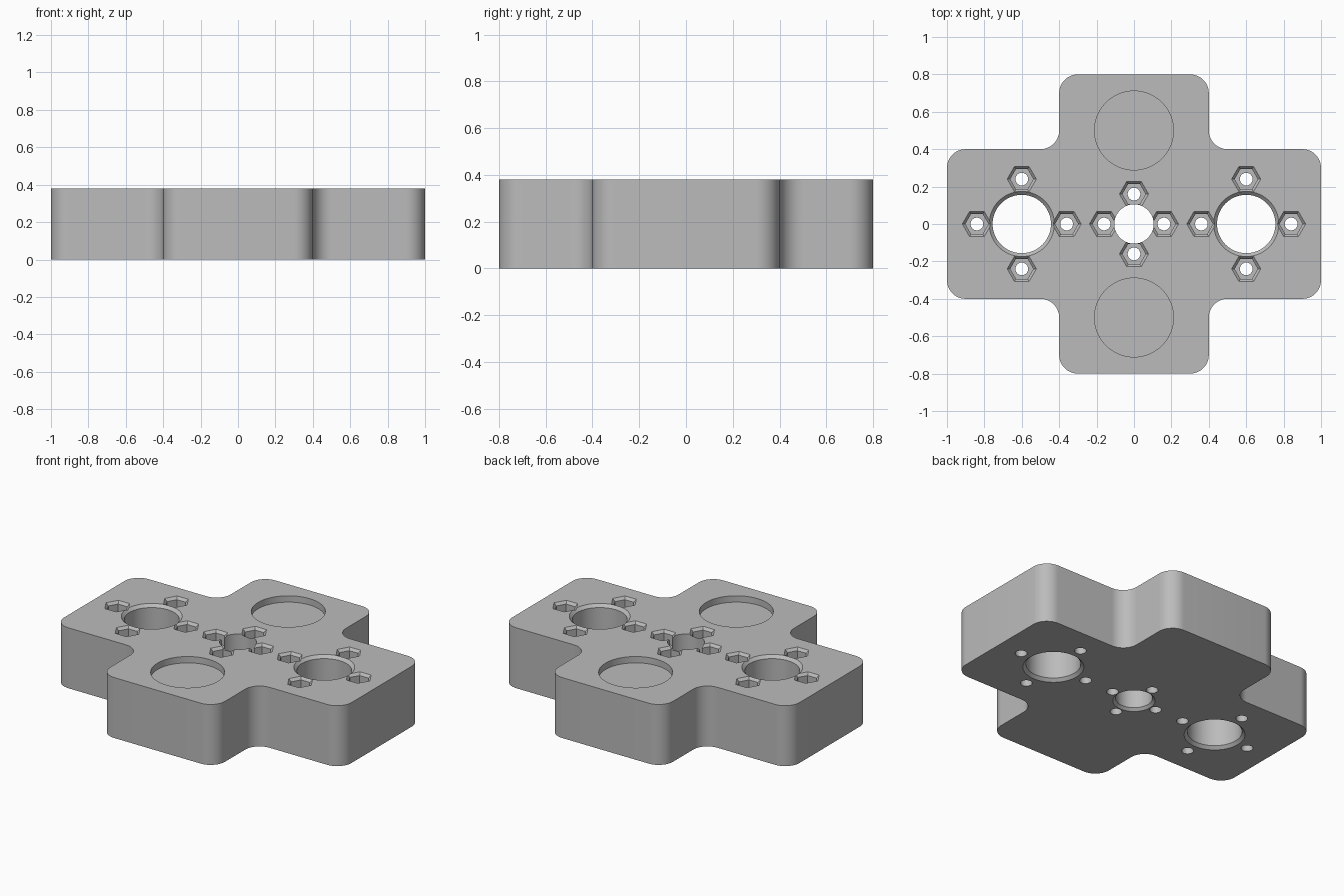
import bpy, bmesh, math

cube = bpy.data.objects.get("Cube")
if cube:
    bpy.data.objects.remove(cube, do_unlink=True)

HEIGHT = 0.38
FILLET = 0.1

grey = bpy.data.materials.new("plain_grey")
grey.use_nodes = True
colour = (0.5, 0.5, 0.5, 1)
grey.diffuse_color = colour
grey.node_tree.nodes["Principled BSDF"].inputs["Base Color"].default_value = colour


def loft(name, rings):
    """Solid made of stacked rings of points, closed at both ends."""
    bm = bmesh.new()
    loops = [[bm.verts.new(p) for p in ring] for ring in rings]
    n = len(loops[0])
    for low, high in zip(loops, loops[1:]):
        for i in range(n):
            j = (i + 1) % n
            bm.faces.new((low[i], low[j], high[j], high[i]))
    bm.faces.new(loops[0][::-1])
    bm.faces.new(loops[-1])
    bmesh.ops.recalc_face_normals(bm, faces=bm.faces)
    mesh = bpy.data.meshes.new(name)
    bm.to_mesh(mesh)
    bm.free()
    mesh.materials.append(grey)
    obj = bpy.data.objects.new(name, mesh)
    bpy.context.collection.objects.link(obj)
    return obj


def turned(name, x, y, profile, sides):
    """Solid of revolution from (radius, height) pairs, bottom to top."""
    angles = [math.tau * i / sides for i in range(sides)]
    return loft(name, [[(x + r * math.cos(a), y + r * math.sin(a), z) for a in angles]
                       for r, z in profile])


def cross_outline(z, steps=12):
    """Plus-shaped outline with rounded outer and inner corners."""
    points = []
    for quarter in range(4):
        long_arm, next_arm = (1.0, 0.8) if quarter % 2 == 0 else (0.8, 1.0)
        half = 0.4
        # outer corner of this arm, inner corner, outer corner of next arm
        corners = [(long_arm - FILLET, half - FILLET, 0, 1),
                   (half + FILLET, half + FILLET, 270, -1),
                   (half - FILLET, next_arm - FILLET, 0, 1)]
        for cx, cy, start, turn in corners:
            for i in range(steps + 1):
                a = math.radians(start + turn * 90 * i / steps)
                px, py = cx + FILLET * math.cos(a), cy + FILLET * math.sin(a)
                for _ in range(quarter):
                    px, py = -py, px
                points.append((px, py, z))
    return points


body = loft("cross_plate", [cross_outline(0), cross_outline(HEIGHT)])
cutters = []


def through_hole(x, radius, bevel, top_bevel):
    profile = [(radius + bevel + 0.02, -0.02), (radius, bevel), (radius, HEIGHT - top_bevel)]
    profile.append((radius + (top_bevel + 0.02 if top_bevel else 0), HEIGHT + 0.02))
    cutters.append(turned("bore_cutter", x, 0, profile, 64))


def nut_pockets(x, distance):
    """Four bevelled hexagonal nut pockets with screw holes around a bore."""
    for k in range(4):
        px = x + distance * round(math.cos(k * math.pi / 2))
        py = distance * round(math.sin(k * math.pi / 2))
        cutters.append(turned("nut_cutter", px, py, [
            (0.062, HEIGHT - 0.08), (0.062, HEIGHT - 0.016),
            (0.098, HEIGHT + 0.02)], 6))
        cutters.append(turned("screw_cutter", px, py, [
            (0.034, -0.02), (0.034, HEIGHT - 0.05)], 32))


# Bores with their rings of nut pockets
for side in (-0.6, 0.6):
    through_hole(side, 0.156, 0.018, 0.018)
    nut_pockets(side, 0.24)
through_hole(0, 0.105, 0.016, 0)
nut_pockets(0, 0.16)

# Shallow round recesses in the front and back arms
for y in (-0.5, 0.5):
    cutters.append(turned("recess_cutter", 0, y, [
        (0.211, HEIGHT - 0.04), (0.211, HEIGHT + 0.02)], 64))

# Cut everything, then discard the helpers
bpy.ops.object.select_all(action="DESELECT")
body.select_set(True)
bpy.context.view_layer.objects.active = body
for cutter in cutters:
    cutter.hide_render = True
    cut = body.modifiers.new("cut", "BOOLEAN")
    cut.operation = "DIFFERENCE"
    cut.solver = "EXACT"
    cut.object = cutter
    bpy.ops.object.modifier_apply(modifier=cut.name)
for cutter in cutters:
    bpy.data.objects.remove(cutter, do_unlink=True)

bpy.ops.object.shade_smooth_by_angle(angle=math.radians(30))
